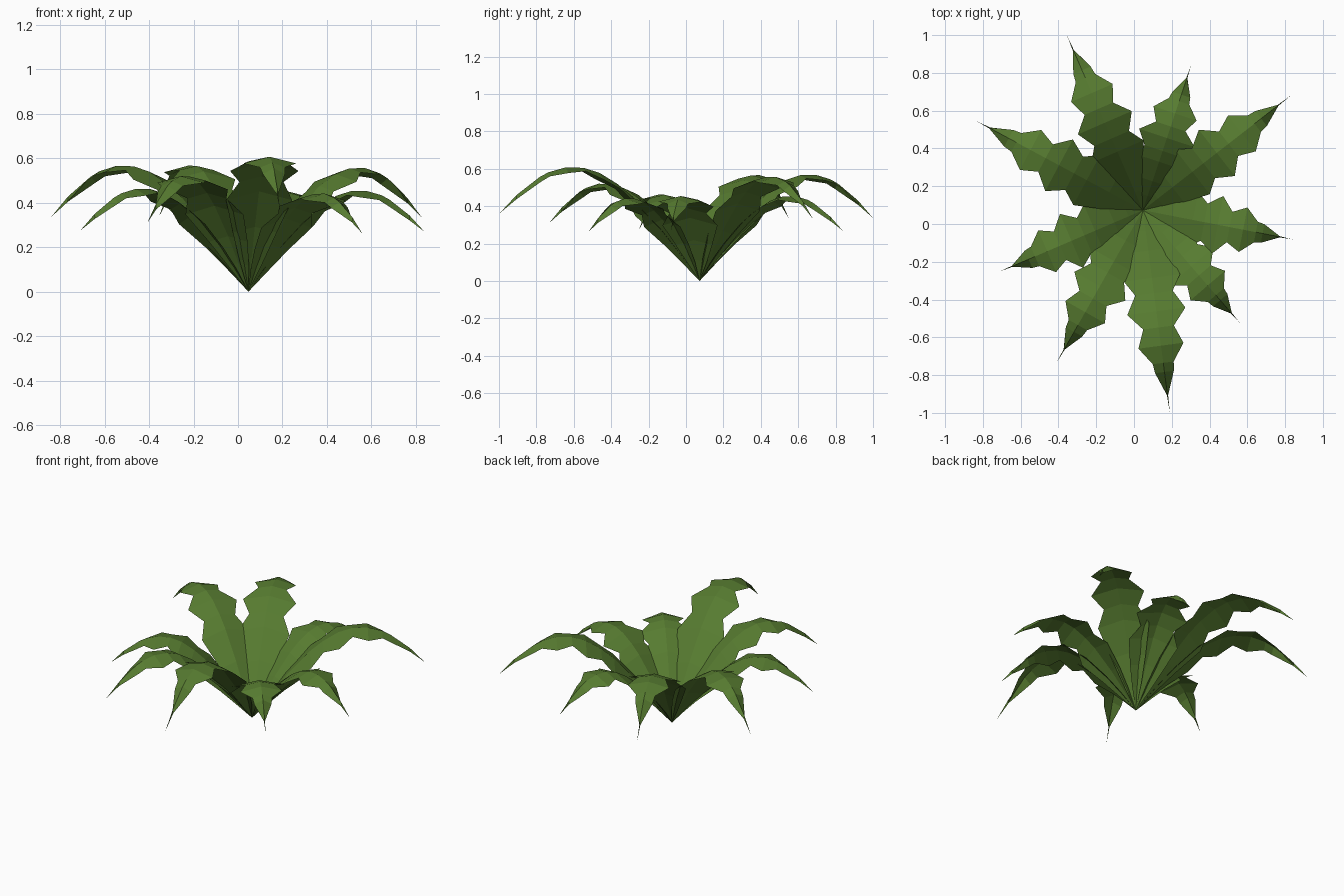
import bpy
import bmesh
from math import radians
from mathutils import Matrix, Vector

cube = bpy.data.objects.get("Cube")
if cube:
    bpy.data.objects.remove(cube, do_unlink=True)

# Single leaf green
green = bpy.data.materials.new("leaf_green")
green.use_nodes = True
colour = (0.095, 0.2, 0.03, 1)
green.diffuse_color = colour
bsdf = green.node_tree.nodes["Principled BSDF"]
bsdf.inputs["Base Color"].default_value = colour
bsdf.inputs["Roughness"].default_value = 0.9

CROWN = Vector((0.047, 0.073, 0))

# Leaf template rows: reach and midrib height (per unit length),
# then half width and edge droop (the same on every leaf)
ROWS = [
    (0.10, 0.140, 0.055, 0.012),
    (0.20, 0.270, 0.100, 0.025),
    (0.335, 0.418, 0.150, 0.040),
    (0.41, 0.480, 0.100, 0.025),
    (0.50, 0.535, 0.155, 0.035),
    (0.58, 0.560, 0.082, 0.018),
    (0.67, 0.562, 0.120, 0.030),
    (0.755, 0.538, 0.056, 0.022),
    (0.80, 0.514, 0.050, 0.026),
    (0.915, 0.425, 0.003, 0.022),
]
TIP = (1.0, 0.334)


def make_leaf(name, angle, length):
    """Arching, serrated leaf folded along its midrib."""
    bm = bmesh.new()
    base = bm.verts.new((0, 0, 0))
    tip = bm.verts.new((TIP[0] * length, 0, TIP[1] * length))
    previous = None
    for reach, height, half, droop in ROWS:
        x, z = reach * length, height * length
        row = [bm.verts.new((x, -half, z - droop)),
               bm.verts.new((x, 0, z)),
               bm.verts.new((x, half, z - droop))]
        for i in range(2):
            if previous:
                bm.faces.new((previous[i], row[i], row[i + 1], previous[i + 1]))
            else:
                bm.faces.new((base, row[i], row[i + 1]))
        previous = row
    for i in range(2):
        bm.faces.new((previous[i], tip, previous[i + 1]))
    bm.transform(Matrix.Translation(CROWN) @ Matrix.Rotation(radians(angle), 4, "Z"))
    mesh = bpy.data.meshes.new(name)
    bm.to_mesh(mesh)
    bm.free()
    mesh.materials.append(green)
    leaf = bpy.data.objects.new(name, mesh)
    bpy.context.collection.objects.link(leaf)


# Rosette of leaves: direction in degrees and length
LEAVES = {
    "leaf_back_right": (113.5, 1.01),
    "leaf_back": (71.6, 0.806),
    "leaf_back_left": (37.8, 0.99),
    "leaf_left": (-11, 0.807),
    "leaf_front_left": (-49.3, 0.785),
    "leaf_front": (-82.4, 1.08),
    "leaf_front_right": (-119.5, 0.925),
    "leaf_right": (-156.8, 0.823),
    "leaf_right_rear": (151.8, 1.007),
}
for leaf_name, (angle, length) in LEAVES.items():
    make_leaf(leaf_name, angle, length)
